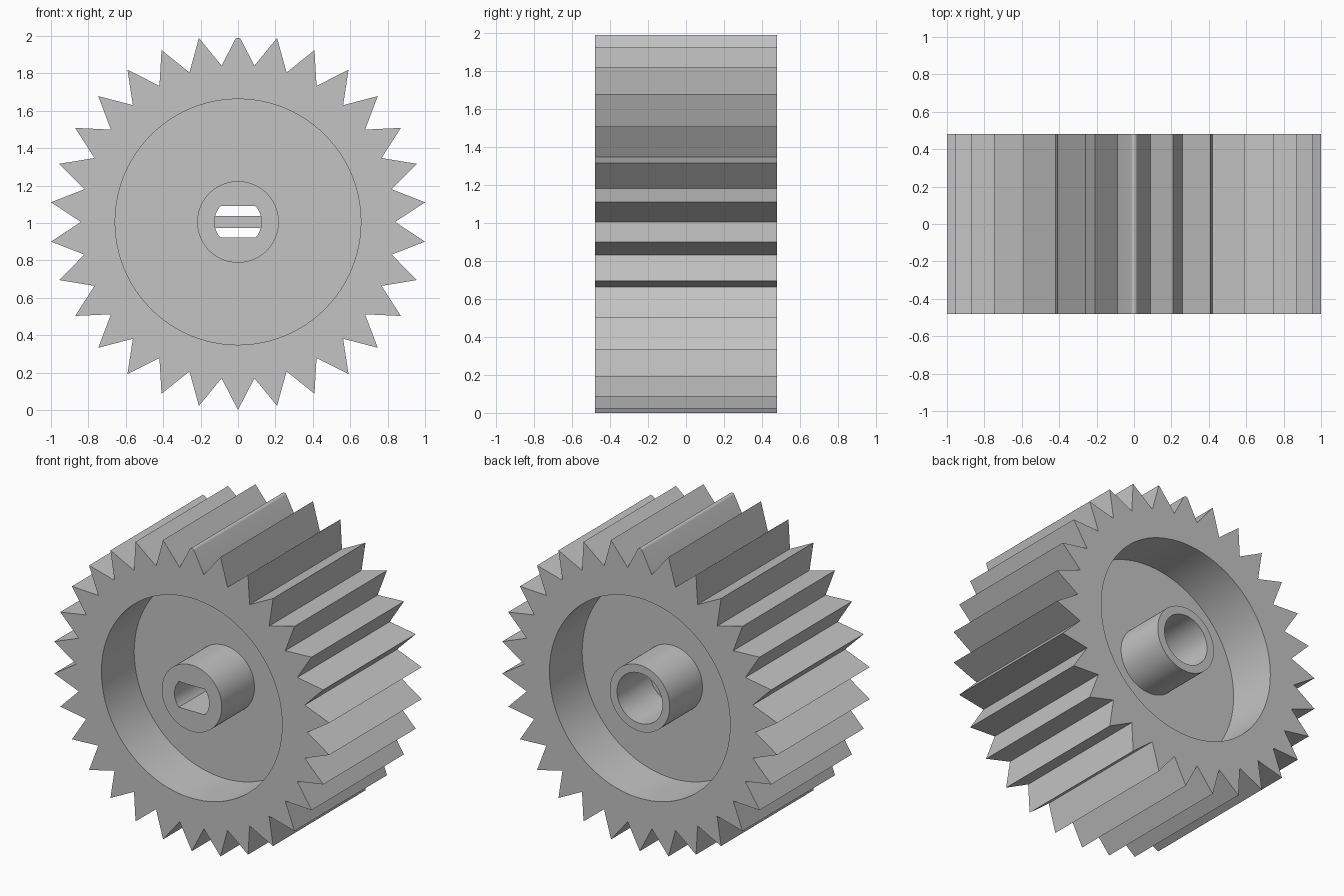
import bpy
import bmesh
from math import sin, cos, pi, atan2, asin, radians
from mathutils import Vector

if "Cube" in bpy.data.objects:
    bpy.data.objects.remove(bpy.data.objects["Cube"], do_unlink=True)

TEETH = 30
TIP, ROOT = 1.0055, 0.84
HALF_WIDTH, HALF_WEB = 0.48, 0.14
RECESS_R, HUB_R, BORE_R = 0.657, 0.218, 0.165
SLOT_R, SLOT_H = 0.126, 0.084
CENTRE_Z = TIP

grey = bpy.data.materials.new("plain grey")
grey.use_nodes = True
colour = (0.55, 0.55, 0.55, 1)
grey.diffuse_color = colour
grey.node_tree.nodes["Principled BSDF"].inputs["Base Color"].default_value = colour


def circle(radius, count=96):
    return [(radius * cos(2 * pi * i / count), radius * sin(2 * pi * i / count))
            for i in range(count)]


def gear_outline():
    """Sharp teeth, with the topmost tip rounded off."""
    points = []
    step = pi / TEETH
    root_x, root_y = ROOT * sin(step), ROOT * cos(step)
    half_angle = atan2(root_x, TIP - root_y)
    nose = 0.018
    nose_y = TIP - nose / sin(half_angle)
    for k in range(TEETH):
        a = 2 * step * k
        if k == 0:
            for i in range(9):
                t = (pi / 2 - half_angle) * (i / 4 - 1)
                points.append((nose * sin(t), nose_y + nose * cos(t)))
        else:
            points.append((TIP * sin(a), TIP * cos(a)))
        points.append((ROOT * sin(a + step), ROOT * cos(a + step)))
    return points


def slot_outline():
    """Round hole with flats above and below."""
    a = asin(SLOT_H / SLOT_R)
    right = [(SLOT_R * cos(a * (i / 8 - 1)), SLOT_R * sin(a * (i / 8 - 1)))
             for i in range(17)]
    return right + [(-x, -y) for x, y in right]


def plate(name, loops, y0, y1):
    """Solid between y0 and y1; inner loops become holes."""
    curve = bpy.data.curves.new(name, "CURVE")
    curve.dimensions = "2D"
    curve.fill_mode = "BOTH"
    curve.extrude = (y1 - y0) / 2
    for loop in loops:
        spline = curve.splines.new("POLY")
        spline.points.add(len(loop) - 1)
        for p, (x, y) in zip(spline.points, loop):
            p.co = (x, y, 0, 1)
        spline.use_cyclic_u = True
    obj = bpy.data.objects.new(name, curve)
    bpy.context.collection.objects.link(obj)
    obj.rotation_euler = (pi / 2, 0, 0)
    obj.location = Vector((0, (y0 + y1) / 2, CENTRE_Z))
    bpy.ops.object.select_all(action="DESELECT")
    obj.select_set(True)
    bpy.context.view_layer.objects.active = obj
    bpy.ops.object.convert(target="MESH")
    obj = bpy.context.object
    bm = bmesh.new()
    bm.from_mesh(obj.data)
    bmesh.ops.remove_doubles(bm, verts=bm.verts, dist=0.0001)
    bmesh.ops.recalc_face_normals(bm, faces=bm.faces)
    bm.to_mesh(obj.data)
    bm.free()
    obj.data.materials.clear()
    obj.data.materials.append(grey)
    bpy.ops.object.shade_smooth_by_angle(angle=radians(30))
    return obj


# Toothed rim and the recessed web joining it to the hub
plate("toothed_rim", [gear_outline(), circle(RECESS_R)], -HALF_WIDTH, HALF_WIDTH)
plate("web", [circle(RECESS_R), circle(HUB_R)], -HALF_WEB, HALF_WEB)

# Hub: flat-sided slot at the front, round bore at the back
plate("front_hub", [circle(HUB_R), slot_outline()], -HALF_WIDTH, HALF_WEB)
plate("back_hub", [circle(HUB_R), circle(BORE_R)], HALF_WEB, HALF_WIDTH)

# Cross bar deep inside the slot
bar_x, bar_z = SLOT_R + 0.01, 0.032
plate("cross_bar", [[(-bar_x, -bar_z), (bar_x, -bar_z), (bar_x, bar_z), (-bar_x, bar_z)]],
      -0.05, HALF_WEB - 0.02)
